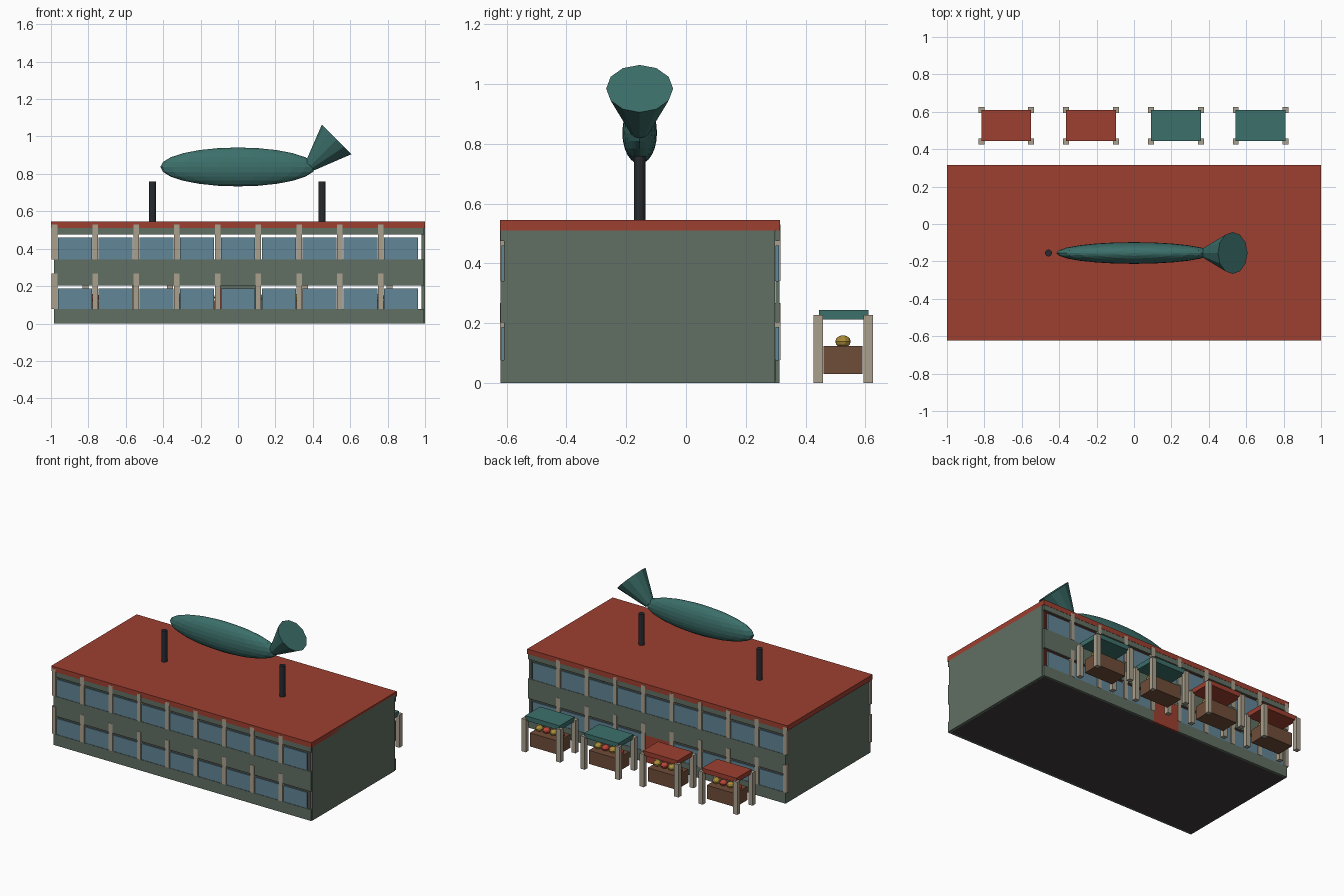
import bpy, math

if "Cube" in bpy.data.objects:
    bpy.data.objects.remove(bpy.data.objects["Cube"])

def mat(name, r, g, b):
    m = bpy.data.materials.new(name)
    m.diffuse_color = (r, g, b, 1)
    m.use_nodes = True
    m.node_tree.nodes["Principled BSDF"].inputs["Base Color"].default_value = m.diffuse_color
    return m

GREEN = mat("wall_green", 0.12, 0.16, 0.125)
TAN = mat("stone", 0.40, 0.35, 0.27)
GLASS = mat("glass", 0.12, 0.24, 0.31)
RED = mat("red", 0.34, 0.05, 0.03)
TEAL = mat("teal", 0.045, 0.16, 0.145)
BLACK = mat("black", 0.02, 0.023, 0.028)
BROWN = mat("wood", 0.16, 0.075, 0.04)
DARK = mat("base_grey", 0.05, 0.045, 0.042)
YELLOW = mat("yellow_fruit", 0.40, 0.26, 0.04)
FRUIT_RED = mat("red_fruit", 0.5, 0.06, 0.04)

def finish(name, m):
    ob = bpy.context.object
    ob.name = name
    ob.data.materials.append(m)
    return ob

def box(name, x, y, z, m):
    """Box from (min, max) pairs per axis."""
    bpy.ops.mesh.primitive_cube_add(size=1, location=[sum(p) / 2 for p in (x, y, z)])
    ob = finish(name, m)
    ob.scale = [p[1] - p[0] for p in (x, y, z)]
    return ob

def ball(name, loc, scale, m, seg, rings):
    bpy.ops.mesh.primitive_uv_sphere_add(segments=seg, ring_count=rings, radius=1, location=loc)
    ob = finish(name, m)
    ob.scale = scale
    return ob

# Building shell: roof, base and end walls
YC = -0.1535
box("roof", (-1, 1), (-0.622, 0.315), (0.51, 0.545), RED)
box("base", (-0.98, 0.99), (-0.608, 0.30), (0, 0.01), DARK)
box("left_wall", (-0.985, -0.967), (-0.608, 0.297), (0, 0.53), GREEN)
box("right_wall", (0.982, 1.0), (-0.608, 0.297), (0, 0.53), GREEN)

# Front and back facades, mirrored about the building's middle
PITCH = 0.218
for side, sgn in (("front", -1), ("back", 1)):
    def span(a, b):
        return tuple(sorted((YC + sgn * a, YC + sgn * b)))
    for i, z in enumerate(((0, 0.077), (0.203, 0.341), (0.475, 0.53))):
        cuts = [(-0.985, 0.995)]
        if side == "back" and i == 0:
            cuts = [(-0.985, -0.1), (0.1, 0.995)]
        for c in cuts:
            box(f"{side}_band", c, span(0.452, 0.467), z, GREEN)
    for i in range(9):
        x = -0.981 + i * PITCH
        for z0, z1 in ((0.077, 0.267), (0.341, 0.53)):
            box(f"{side}_pillar", (x - 0.015, x + 0.015), span(0.445, 0.469), (z0, z1), TAN)
        for floor, (z0, z1) in enumerate(((0.077, 0.188), (0.341, 0.46))):
            if side == "back" and floor == 0 and i == 4:
                continue
            box(f"{side}_window", (x + 0.018, x + PITCH - 0.018), span(0.453, 0.464), (z0, z1), GLASS)

# Back entrance
box("door", (-0.1, 0.1), (0.297, 0.311), (0, 0.188), RED)
box("door_lintel", (-0.1, 0.1), (0.297, 0.312), (0.188, 0.203), GREEN)

# Roof posts
for x in (-0.457, 0.45):
    bpy.ops.mesh.primitive_cylinder_add(vertices=12, radius=0.019, depth=0.22, location=(x, -0.155, 0.65))
    finish("roof_post", BLACK)

# Fish sculpture: long body and flared tail
ball("fish_body", (0, -0.155, 0.837), (0.415, 0.058, 0.104), TEAL, 24, 12)
bpy.ops.mesh.primitive_cone_add(vertices=12, radius1=0.033, radius2=0.112, depth=0.2,
                                location=(0.457, -0.155, 0.914), rotation=(0, math.radians(45), 0))
finish("fish_tail", TEAL)

# Market stalls
for cx, cloth in ((-0.683, RED), (-0.23, RED), (0.224, TEAL), (0.677, TEAL)):
    box("stall_canopy", (cx - 0.133, cx + 0.133), (0.445, 0.61), (0.213, 0.245), cloth)
    box("stall_crate", (cx - 0.11, cx + 0.11), (0.46, 0.59), (0.03, 0.124), BROWN)
    for sx in (-0.133, 0.133):
        for y in (0.442, 0.609):
            box("stall_leg", (cx + sx - 0.016, cx + sx + 0.016), (y - 0.016, y + 0.016), (0, 0.228), TAN)
    for i in range(4):
        ball("fruit", (cx - 0.083 + i * 0.055, 0.525, 0.139), (0.026, 0.026, 0.021),
             FRUIT_RED if i % 2 == 0 else YELLOW, 10, 6)
